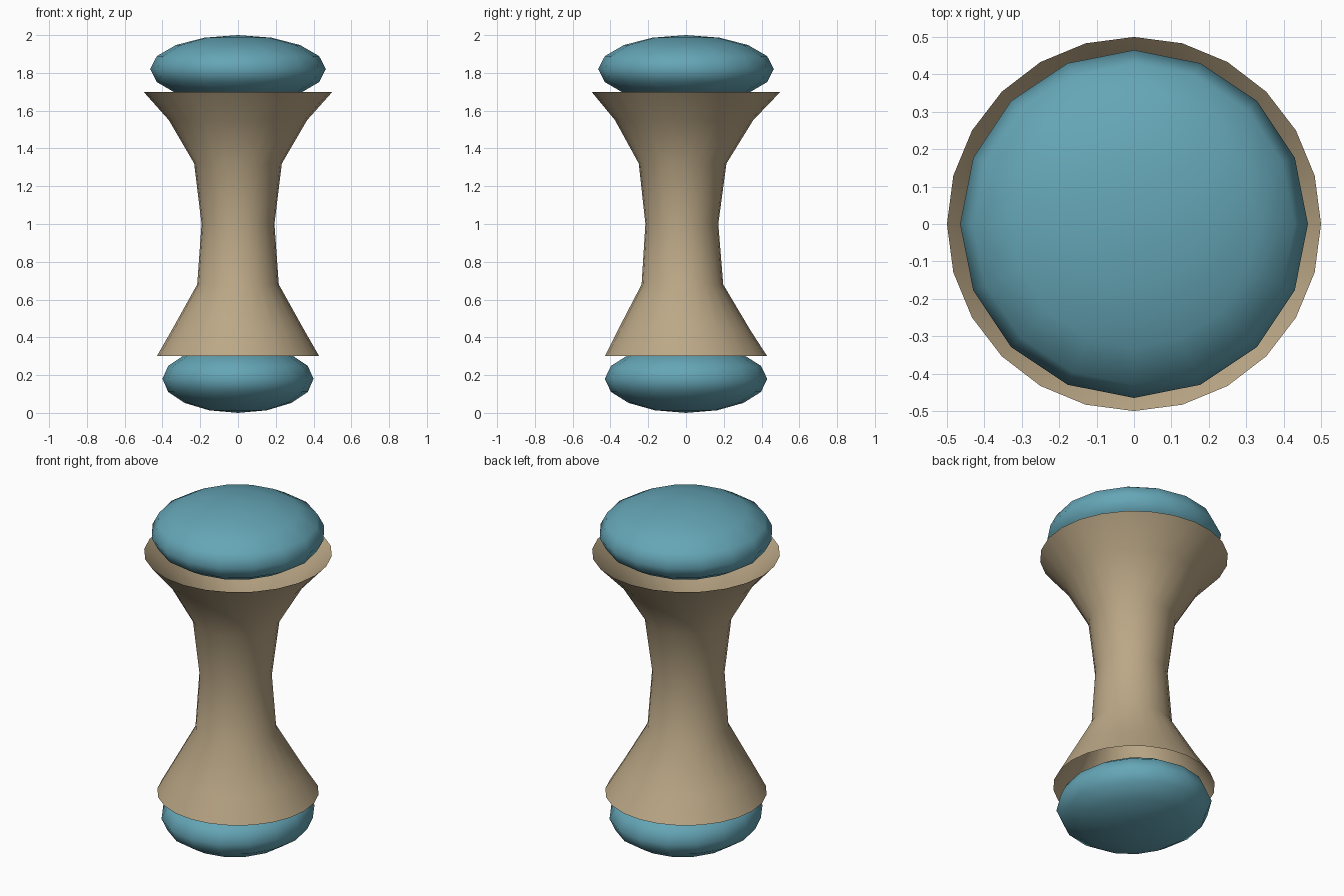
import bpy, bmesh, math

if "Cube" in bpy.data.objects:
    bpy.data.objects.remove(bpy.data.objects["Cube"])


def material(name, colour):
    m = bpy.data.materials.new(name)
    m.diffuse_color = colour
    m.use_nodes = True
    m.node_tree.nodes["Principled BSDF"].inputs["Base Color"].default_value = m.diffuse_color
    return m


teal = material("teal", (0.13, 0.38, 0.47, 1))
tan = material("tan", (0.50, 0.39, 0.24, 1))


# Rounded cushions at both ends
def cushion(name, z, radii):
    bpy.ops.mesh.primitive_uv_sphere_add(segments=16, ring_count=8, radius=1, location=(0, 0, z))
    ob = bpy.context.object
    ob.name = name
    ob.scale = radii
    bpy.ops.object.transform_apply(location=False, rotation=False, scale=True)
    bpy.ops.object.shade_smooth()
    ob.data.materials.append(teal)


cushion("top_cushion", 1.82, (0.465, 0.465, 0.18))
cushion("bottom_cushion", 0.18, (0.40, 0.43, 0.18))

# Open waisted body: (radius, height, y offset) rings, slightly bowed forward
profile = [(0.43, 0.30, 0), (0.353, 0.434, -0.01), (0.216, 0.68, -0.019),
           (0.193, 1.0, -0.022), (0.232, 1.32, -0.018), (0.366, 1.55, -0.01),
           (0.50, 1.70, 0)]
SIDES = 24
bm = bmesh.new()
rings = []
for r, z, y in profile:
    rings.append([bm.verts.new((r * math.cos(math.tau * i / SIDES),
                                y + r * math.sin(math.tau * i / SIDES), z))
                  for i in range(SIDES)])
for low, high in zip(rings, rings[1:]):
    for i in range(SIDES):
        j = (i + 1) % SIDES
        bm.faces.new((low[i], low[j], high[j], high[i])).smooth = True
mesh = bpy.data.meshes.new("waisted_body")
bm.to_mesh(mesh)
bm.free()
body = bpy.data.objects.new("waisted_body", mesh)
bpy.context.collection.objects.link(body)
mesh.materials.append(tan)
